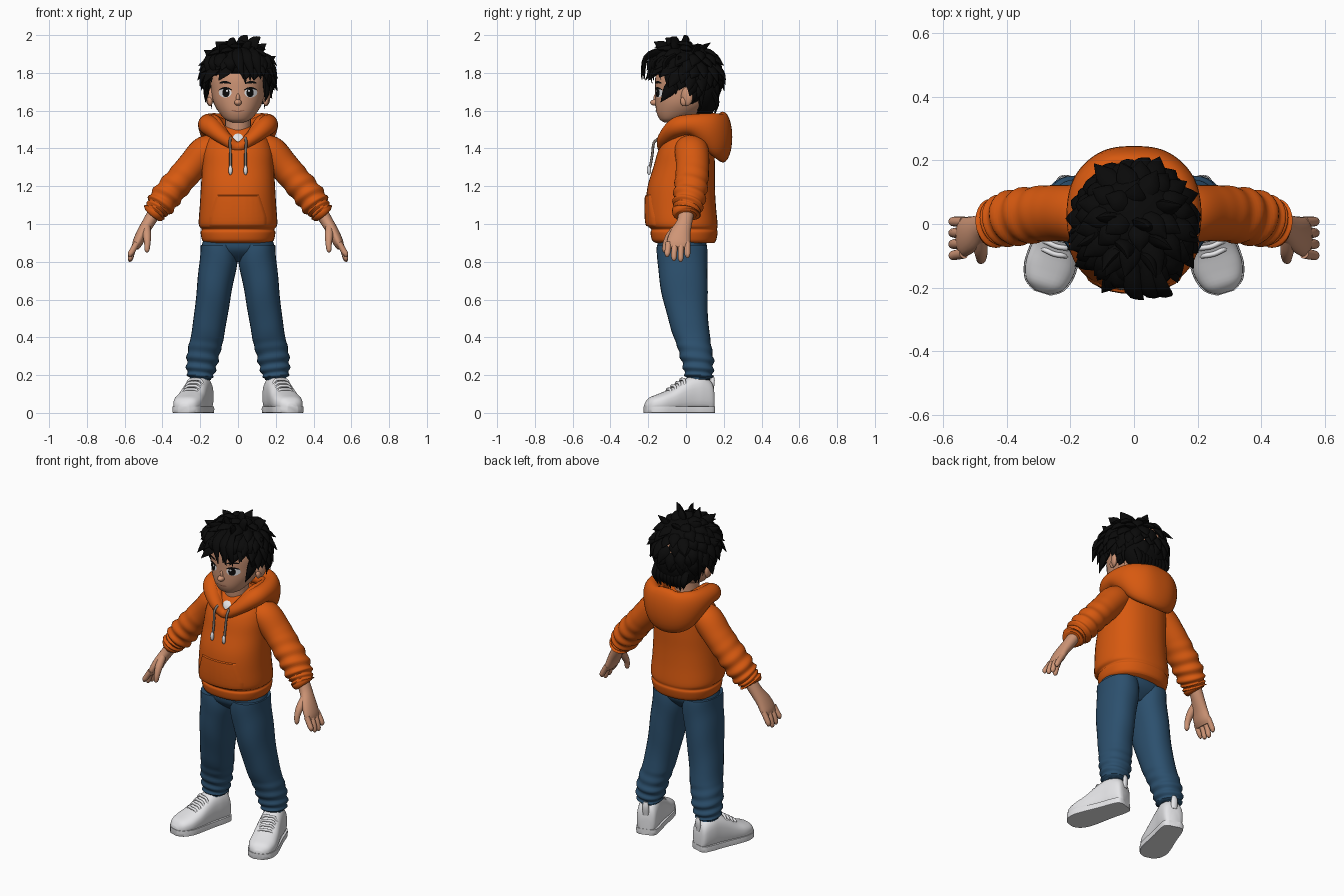
import bpy, bmesh, math, random
from math import sin, cos, pi, radians
from mathutils import Vector as V
from mathutils.bvhtree import BVHTree

random.seed(4)
if "Cube" in bpy.data.objects:
    bpy.data.objects.remove(bpy.data.objects["Cube"])


def material(name, r, g, b):
    m = bpy.data.materials.new(name)
    m.use_nodes = True
    m.diffuse_color = (r, g, b, 1)
    bsdf = next(n for n in m.node_tree.nodes if n.type == "BSDF_PRINCIPLED")
    bsdf.inputs["Base Color"].default_value = (r, g, b, 1)
    bsdf.inputs["Roughness"].default_value = 0.8
    return m


ORANGE = material("orange fleece", 0.68, 0.1, 0.005)
DENIM = material("blue denim", 0.025, 0.08, 0.155)
SKIN = material("tan skin", 0.62, 0.3, 0.18)
BLACK = material("black", 0.003, 0.003, 0.003)
WHITE = material("white", 0.8, 0.8, 0.82)
CORD = material("grey cord", 0.2, 0.17, 0.15)
LIP = material("brown lip", 0.28, 0.1, 0.06)


def smooth_rows(rows, sub, closed):
    """Catmull-Rom interpolation of (x, y, z, a, b) rows."""
    n, out = len(rows), []
    get = lambda i: rows[i % n] if closed else rows[max(0, min(n - 1, i))]
    for i in range(n if closed else n - 1):
        for k in range(sub):
            t = k / sub
            out.append([0.5 * (2 * q + (r - p) * t + (2 * p - 5 * q + 4 * r - s) * t * t
                               + (3 * q - p - 3 * r + s) * t ** 3)
                        for p, q, r, s in zip(get(i - 1), get(i), get(i + 1), get(i + 2))])
    return out if closed else out + [list(rows[-1])]


def tube(rows, sub=4, segs=24, ref=(0, 1, 0), axis=None, e=2, closed=False, wave=None, post=None):
    """Loft of elliptical sections; a runs along ref x tangent, b along ref."""
    rings = smooth_rows(rows, sub, closed)
    n, verts, faces = len(rings), [], []
    for i, (x, y, z, a, b) in enumerate(rings):
        nxt = rings[(i + 1) % n if closed else min(i + 1, n - 1)]
        prv = rings[i - 1 if closed else max(i - 1, 0)]
        t = V(axis) if axis else (V(nxt[:3]) - V(prv[:3])).normalized()
        u = V(ref).cross(t).normalized()
        w = t.cross(u)
        for k in range(segs):
            g = 2 * pi * k / segs
            c, s = cos(g), sin(g)
            c, s = (math.copysign(abs(q) ** (2 / e), q) for q in (c, s))
            f = wave(i / (n - 1), g) if wave else 1
            p = V((x, y, z)) + (u * c * max(a, 0.001) + w * s * max(b, 0.001)) * f
            verts.append(post(p) if post else p)
    for i in range(n if closed else n - 1):
        for k in range(segs):
            j, m = (i + 1) % n, (k + 1) % segs
            faces.append((i * segs + k, i * segs + m, j * segs + m, j * segs + k))
    if not closed:
        faces += [tuple(range(segs)), tuple(range((n - 1) * segs, n * segs))]
    return verts, faces


def build(name, geoms, mat, side=1):
    verts, faces = [], []
    for vs, fs in geoms:
        faces += [tuple(i + len(verts) for i in f) for f in fs]
        verts += [(v[0] * side, v[1], v[2]) for v in vs]
    me = bpy.data.meshes.new(name)
    me.from_pydata(verts, [], faces)
    bm = bmesh.new()
    bm.from_mesh(me)
    bmesh.ops.recalc_face_normals(bm, faces=bm.faces)
    bm.to_mesh(me)
    bm.free()
    me.materials.append(mat)
    me.shade_smooth()
    me.set_sharp_from_angle(angle=radians(50))
    ob = bpy.data.objects.new(name, me)
    bpy.context.collection.objects.link(ob)
    return ob


def pair(name, geoms, mat):
    for label, side in (("left_", 1), ("right_", -1)):
        build(label + name, geoms, mat, side)


def ball(c, r, turn=0):
    """Ellipsoid turned about z."""
    x, y, z = r
    spin = lambda p: V(c) + V((p.x * cos(turn) - p.y * sin(turn), p.x * sin(turn) + p.y * cos(turn), p.z))
    rows = [(0, 0, -z * cos(pi * k / 10), x * sin(pi * k / 10), y * sin(pi * k / 10)) for k in range(11)]
    return tube(rows, 1, 16, axis=(0, 0, 1), post=spin)


def surface(ob):
    return BVHTree.FromPolygons([v.co for v in ob.data.vertices], [p.vertices[:] for p in ob.data.polygons])


def patch(tree, cx, cz, rx, rz, lift, tilt=0, bend=0):
    """Thin oval plate laid on the front of a surface."""
    verts, faces, segs, rings = [], [], 24, 4
    for j in range(rings + 1):
        for k in range(segs):
            g, r = 2 * pi * k / segs, max(j / rings, 0.01)
            dx = rx * r * cos(g)
            x, z = cx + dx, cz + rz * r * sin(g) + tilt * dx + bend * dx * dx
            hit = tree.ray_cast(V((x, -2, z)), V((0, 1, 0)))[0]
            verts.append((x, hit.y - lift, z))
            if j:
                a, m = (j - 1) * segs, (k + 1) % segs
                faces.append((a + k, a + m, a + segs + m, a + segs + k))
    return verts, faces


UP = (0, 0, 1)

# Hoodie body with a ribbed hem
torso = build("hoodie_body", [tube([
    (0, -.005, .9, .175, .155), (0, -.01, .915, .19, .17), (0, -.01, .955, .198, .178), (0, -.01, .972, .192, .174),
    (0, -.02, 1, .208, .187), (0, -.027, 1.1, .202, .185), (0, -.025, 1.2, .196, .178), (0, -.01, 1.3, .19, .163),
    (0, 0, 1.38, .185, .15), (0, .01, 1.44, .165, .132), (0, .02, 1.5, .11, .1), (0, .02, 1.52, .07, .07)],
    5, 40, axis=UP, e=2.3)], ORANGE)
body = surface(torso)

# Front pouch pocket
verts, faces, N = [], [], 28
for j in range(N + 1):
    v = j / N
    half = .155 - .04 * max(0, v - .3) / .7
    for i in range(N + 1):
        x, z = half * (2 * i / N - 1), .985 + .17 * v
        edge = i in (0, N) or j in (0, N)
        y = body.ray_cast(V((x, -2, z)), V((0, 1, 0)))[0].y
        verts.append((x, y + (.004 if edge else -.008), z))
        if i < N and j < N:
            a = j * (N + 1) + i
            faces.append((a, a + 1, a + N + 2, a + N + 1))
build("pouch_pocket", [(verts, faces)], ORANGE)

# Lowered hood and its inner rim, open in a V at the throat
half = [(.07, -.112, 1.452, .04, .036), (.14, -.05, 1.512, .054, .052), (.158, .03, 1.525, .054, .057),
        (.14, .12, 1.5, .055, .092), (.08, .178, 1.468, .055, .125)]
loop = ([(0, -.128, 1.408, .024, .026)] + half + [(0, .195, 1.46, .05, .135)]
        + [(-r[0],) + r[1:] for r in reversed(half)])
rim = [(x * .82, y * .84, z + b * .45, .018 if y < -.1 else .03, .018 if y < -.1 else .03) for x, y, z, a, b in loop]
build("hood", [tube(loop, 6, 24, ref=UP, closed=True)], ORANGE)
build("hood_rim", [tube(rim, 6, 14, ref=UP, closed=True)], ORANGE)

# Drawstrings
pair("drawstring", [tube([(.04, -.14, 1.455, .007, .007), (.043, -.17, 1.43, .007, .007),
                          (.04, -.178, 1.37, .007, .007), (.04, -.19, 1.3, .007, .007)], 4, 8)], CORD)
pair("drawstring_tip", [ball((.04, -.196, 1.285), (.011, .011, .026))], WHITE)

# Sleeves with folds towards a gathered cuff
folds = lambda t, g: 1 + (.075 * min(1, (t - .28) * 4) * sin(t * 62 + 1.5 * cos(g + 1)) if .28 < t < .86 else 0)
pair("sleeve", [tube([
    (.1, .02, 1.41, .06, .08), (.17, .03, 1.385, .083, .09), (.24, .035, 1.31, .08, .088),
    (.305, .03, 1.235, .078, .088), (.365, .022, 1.165, .078, .086), (.41, .012, 1.105, .075, .08),
    (.432, .005, 1.077, .06, .07), (.448, 0, 1.055, .06, .074), (.456, 0, 1.045, .045, .055)],
    9, 28, wave=folds)], ORANGE)

# Hands
hand = [tube([(.43, .005, 1.08, .036, .042), (.472, -.008, 1.01, .033, .041), (.508, -.03, .95, .03, .055),
              (.532, -.04, .9, .027, .062), (.545, -.042, .872, .018, .055)], 4, 20),
        tube([(.485, -.03, 1, .02, .02), (.482, -.08, .945, .022, .021), (.48, -.105, .9, .017, .017),
              (.482, -.113, .862, .013, .013), (.484, -.115, .85, .004, .004)], 4, 12)]
for k, drop in enumerate((.825, .805, .8, .82)):
    y = -.092 + .033 * k
    hand.append(tube([(.535, y, .9, .016, .017), (.558, y * 1.05, .86, .016, .016),
                      (.57, y * 1.08, drop + .015, .014, .014), (.57, y * 1.08, drop, .005, .005)], 4, 12))
pair("hand", hand, SKIN)

# Jeans
build("jeans_seat", [tube([(0, -.02, .95, .17, .13), (0, -.022, .88, .192, .128), (0, -.02, .84, .17, .105),
                           (0, -.015, .8, .08, .06)], 4, 32, axis=UP, e=2.3)], DENIM)
creases = lambda t, g: 1 + (.012 * sin(t * 30 + 2 * cos(g))
                            + .07 * max(0, min(1, (t - .5) * 4)) * sin(t * 66 + 1.6 * cos(g + .6)))
pair("jeans_leg", [tube([
    (.1, -.022, .89, .096, .132), (.106, -.018, .78, .1, .132), (.13, -.006, .62, .092, .12),
    (.152, .018, .46, .088, .102), (.172, .042, .36, .088, .092), (.19, .062, .27, .083, .084),
    (.197, .068, .2, .07, .074), (.197, .068, .175, .05, .055)], 9, 28, axis=UP, e=2.25, wave=creases)], DENIM)


# Shoes, turned outwards
def place(p, low=0.025, high=1):
    z = min(high, max(low, p.z))
    return V((.222 + p.x * cos(.3) - p.y * sin(.3), p.x * sin(.3) + p.y * cos(.3), z))


profile = [(.15, .03, .1), (.135, .055, .165), (.08, .064, .2), (.03, .066, .195), (-.03, .071, .165),
           (-.09, .077, .125), (-.15, .078, .1), (-.2, .06, .08), (-.225, .025, .05)]
upper = [(0, y, h / 2, w, h / 2) for y, w, h in profile]
sole = [(0, y * 1.01, .02, w * 1.03 + .002, .05) for y, w, h in profile]
pair("shoe", [tube(upper, 4, 28, ref=UP, axis=(0, -1, 0), e=2.6, post=place)], WHITE)
pair("shoe_sole", [tube(sole, 4, 28, ref=UP, axis=(0, -1, 0), e=3, post=lambda p: place(p, 0, .035))], WHITE)
laces = []
for y in (-.02, -.045, -.07, -.095):
    z = .178 + (y + .02) * .7
    laces.append(tube([(-.05, y, z - .035, .007, .007), (-.03, y, z - .004, .008, .008), (0, y - .004, z, .008, .008),
                       (.03, y, z - .004, .008, .008), (.05, y, z - .035, .007, .007)], 3, 8, post=place))
laces.append(tube([(0, .14, .12, .018, .012), (0, .146, .17, .02, .012), (0, .143, .2, .012, .008)], 3, 12, post=place))
pair("shoe_laces_and_tab", laces, WHITE)

# Neck and undershirt
build("neck", [tube([(0, .01, 1.4, .075, .075), (0, -.01, 1.5, .068, .072), (0, -.015, 1.6, .068, .075)], 4, 24)], SKIN)
build("undershirt", [tube([(0, -.03, 1.4, .095, .1), (0, -.028, 1.45, .085, .092), (0, -.02, 1.478, .07, .078)],
                          4, 24, axis=UP)], WHITE)

# Head, nose and ears
head = build("head", [tube([
    (0, -.085, 1.538, .03, .03), (0, -.076, 1.553, .066, .062), (0, -.042, 1.59, .1, .114), (0, -.015, 1.64, .128, .147),
    (0, 0, 1.7, .141, .163), (0, .008, 1.78, .146, .17), (0, .01, 1.86, .125, .15), (0, .01, 1.91, .06, .08)],
    5, 40, axis=UP, e=2.15)], SKIN)
face = surface(head)
build("nose", [ball((0, -.163, 1.643), (.02, .027, .017)), ball((0, -.152, 1.665), (.012, .02, .03))], SKIN)
pair("ear", [ball((.15, .005, 1.675), (.017, .034, .05), -.45), ball((.148, -.01, 1.65), (.014, .02, .026))], SKIN)

# Painted face
pair("eye_white", [patch(face, .068, 1.695, .034, .025, .002)], WHITE)
pair("iris", [patch(face, .064, 1.695, .019, .024, .004)], BLACK)
pair("eye_glint", [patch(face, .058, 1.705, .005, .006, .006)], WHITE)
pair("upper_lash", [patch(face, .067, 1.72, .036, .005, .005, 0, -9)], BLACK)
pair("eyebrow", [patch(face, .068, 1.751, .032, .006, .005, .05, -6)], BLACK)
build("mouth", [patch(face, 0, 1.596, .036, .003, .003, 0, 5)], LIP)

# Hair: cap, swept locks, then hand-placed fringe, nape and crown spikes
cap = tube([(0, .09, 1.585, .06, .05), (0, .09, 1.64, .115, .075), (0, .08, 1.7, .145, .1), (0, .03, 1.765, .16, .14),
            (0, 0, 1.81, .164, .17), (0, -.005, 1.87, .152, .158), (0, 0, 1.92, .112, .122), (0, .005, 1.95, .03, .04)],
           4, 32, axis=UP)


def lock(root, mid, tip, w, normal):
    rows = [(*root, w * .8, w * .5), (*mid, w, w * .5), (*tip, .001, .001)]
    return tube(rows, 4, 8, ref=normal)


hair, crown, total = [cap], V((.02, .06, 1.98)), 190
for i in range(total):
    h = 1 - 2 * (i + .5) / total
    g, r = i * 2.39996, math.sqrt(1 - h * h)
    n = V((r * cos(g), r * sin(g), h))
    root = V((0, 0, 1.79)) + V((n.x * .158, n.y * .16, n.z * .15))
    if (n.y < -.25 and root.z < 1.85) or (n.y < .3 and root.z < 1.77) or root.z < 1.67:
        continue
    d = root - crown
    d = (d - n * d.dot(n)).normalized() + n.cross(V(UP)) * random.uniform(-.1, .5)
    size = random.uniform(.08, .14)
    rise = random.uniform(.005, .035)
    hair.append(lock(root - n * .012, root + d * size * .5 + n * .016, root + d * size + n * rise, .034, n))

FRONT = V((0, -1, .2))
for x0, x1, z1 in ((-.13, -.15, 1.75), (-.1, -.125, 1.785), (-.06, -.09, 1.8), (-.03, -.04, 1.8), (.01, .03, 1.745),
                   (.04, .055, 1.76), (.07, .08, 1.785), (.1, .11, 1.765), (.13, .145, 1.75)):
    y = -.175 + 4 * x1 * x1
    hair.append(lock((x0, y + .035, 1.89), (x1, y - .02, 1.85), (x1 + .01, y - .008, z1), .032, FRONT))
for x in (0, .05, .09):
    hair.append(lock((x * .6, -.12, 1.92), (x, -.212, 1.88), (x + .03, -.238 + x * .2, 1.765), .03, FRONT))
for side in (-1, 1):
    for y, z in ((-.085, 1.71), (-.05, 1.685), (0, 1.725), (.05, 1.65), (.085, 1.61)):
        hair.append(lock((side * .145, y, 1.82), (side * .165, y, 1.77), (side * (.155 - max(0, y) * .2), y - .005, z),
                         .028, V((side, 0, 0))))
for k in range(-4, 5):
    hair.append(lock((k * .025, .14, 1.7), (k * .024, .165, 1.645), (k * .022, .15, 1.575 + .008 * (k % 3)), .024,
                     V((0, 1, 0))))
for x, y, tx, ty, tz in ((.06, -.05, .12, -.08, 1.99), (.02, 0, .05, -.01, 2), (-.03, -.06, -.02, -.11, 1.985),
                         (-.06, .02, -.12, .02, 1.965), (.08, .05, .15, .06, 1.955), (0, .07, .01, .13, 1.96),
                         (-.1, -.04, -.18, -.07, 1.92), (.04, -.1, .07, -.17, 1.965), (-.06, -.08, -.1, -.15, 1.95),
                         (-.12, 0, -.205, -.03, 1.85), (.12, -.02, .2, -.04, 1.89)):
    hair.append(lock((x, y, min(1.9, tz - .03)), (x + (tx - x) * .4, y + (ty - y) * .3, tz - .03), (tx, ty, tz), .036,
                     V((-.3, -1, .5))))
build("hair", hair, BLACK)
